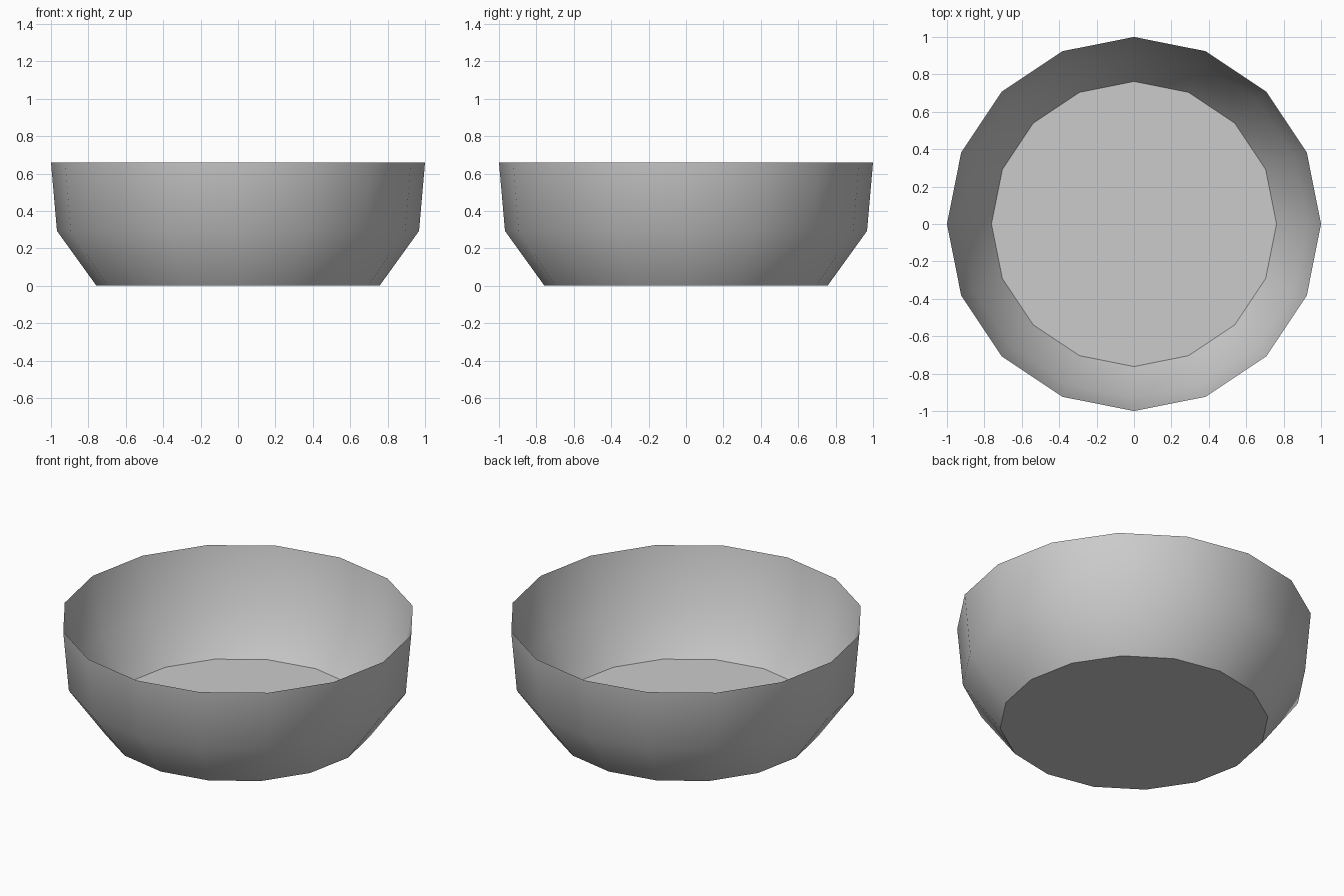
import bpy, bmesh, math

if "Cube" in bpy.data.objects:
    bpy.data.objects.remove(bpy.data.objects["Cube"])

SIDES = 16
# radius, height: base, outer kink, sharp rim, inner kink, inner floor edge
PROFILE = [(0.757, 0.0), (0.968, 0.293), (1.0, 0.66), (0.93, 0.31), (0.762, 0.06)]

# Bowl with a tapering wall: stacked rings joined by quads, flat base and floor
bm = bmesh.new()
rings = []
for r, z in PROFILE:
    angles = [2 * math.pi * i / SIDES for i in range(SIDES)]
    rings.append([bm.verts.new((r * math.cos(a), r * math.sin(a), z)) for a in angles])
for low, high in zip(rings, rings[1:]):
    for i in range(SIDES):
        j = (i + 1) % SIDES
        bm.faces.new((low[i], low[j], high[j], high[i]))
bm.faces.new(rings[0][::-1])
bm.faces.new(rings[-1])

mesh = bpy.data.meshes.new("bowl")
bm.to_mesh(mesh)
bm.free()
bowl = bpy.data.objects.new("bowl", mesh)
bpy.context.collection.objects.link(bowl)

# Smooth walls with crisp base, rim and floor edges
bpy.context.view_layer.objects.active = bowl
bowl.select_set(True)
bpy.ops.object.shade_smooth_by_angle(angle=math.radians(40))
